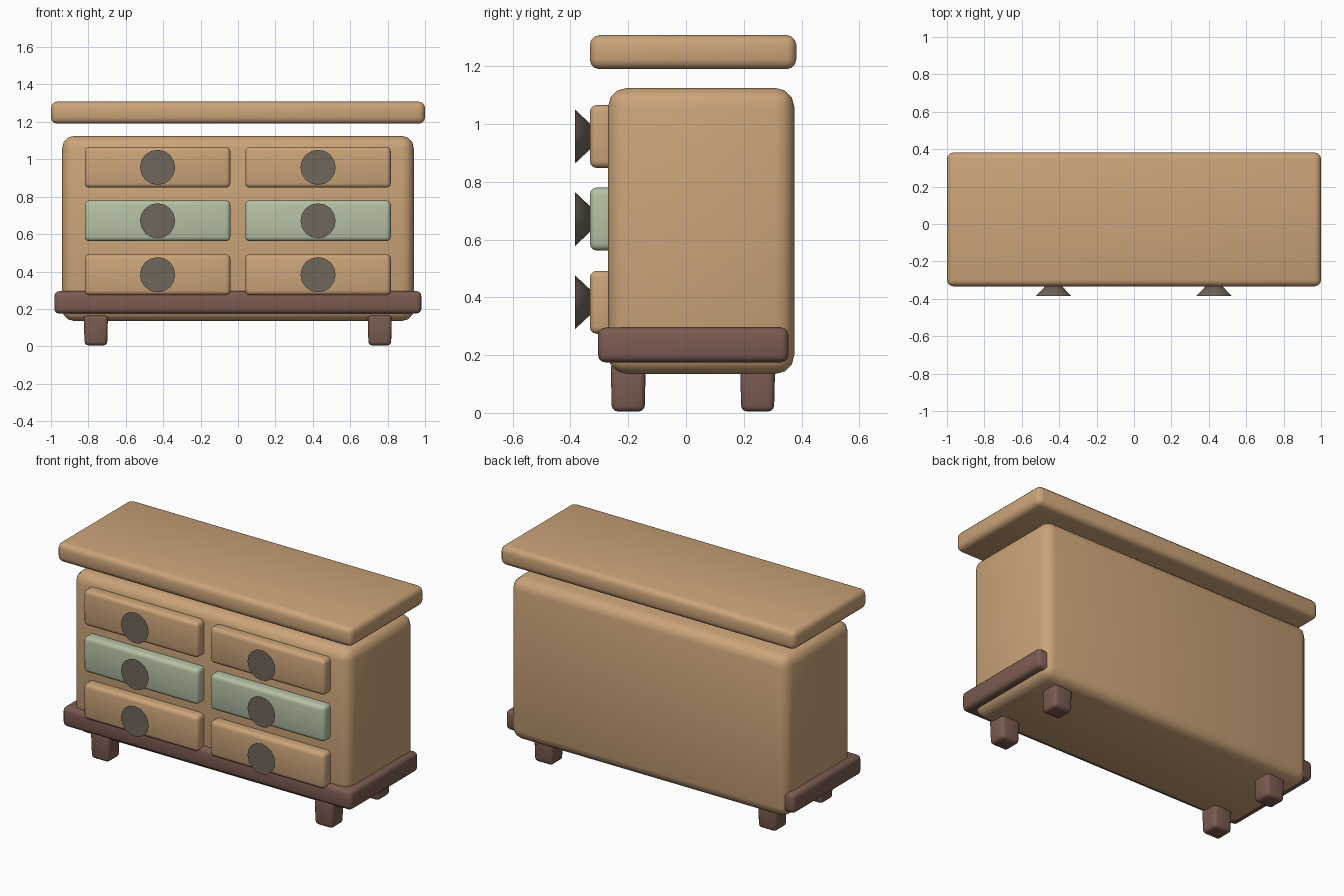
import bpy, math

if "Cube" in bpy.data.objects:
    bpy.data.objects.remove(bpy.data.objects["Cube"])


def material(name, rgb):
    m = bpy.data.materials.new(name)
    m.diffuse_color = (*rgb, 1)
    m.use_nodes = True
    m.node_tree.nodes["Principled BSDF"].inputs["Base Color"].default_value = m.diffuse_color
    return m


TAN = material("tan wood", (0.60, 0.37, 0.19))
BROWN = material("dark brown wood", (0.20, 0.105, 0.08))
GREEN = material("sage green", (0.46, 0.53, 0.37))
METAL = material("dark grey knob", (0.16, 0.135, 0.105))


def rounded_box(name, x, y, z, bevel, mat, taper=1.0, segments=3):
    """Box from (min, max) ranges with rounded edges; taper scales its foot."""
    lo, hi = zip(x, y, z)
    bpy.ops.mesh.primitive_cube_add(size=1, location=[(a + b) / 2 for a, b in zip(lo, hi)])
    ob = bpy.context.object
    ob.name = name
    for v in ob.data.vertices:
        if v.co.z < 0:
            v.co.x *= taper
            v.co.y *= taper
        for i in range(3):
            v.co[i] *= hi[i] - lo[i]
    ob.data.materials.append(mat)
    mod = ob.modifiers.new("rounded edges", 'BEVEL')
    mod.width = bevel
    mod.segments = segments
    bpy.ops.object.modifier_apply(modifier=mod.name)
    bpy.ops.object.shade_smooth_by_angle(angle=math.radians(40))
    return ob


# Main case, floating top board and base plinth
rounded_box("cabinet_body", (-0.94, 0.94), (-0.27, 0.375), (0.135, 1.125), 0.065, TAN)
rounded_box("top_board", (-1, 1), (-0.333, 0.382), (1.19, 1.308), 0.034, TAN)
rounded_box("plinth", (-0.982, 0.98), (-0.305, 0.355), (0.175, 0.295), 0.026, BROWN)

# Legs
for side, cx in (("left", -0.76), ("right", 0.758)):
    for end, cy in (("front", -0.2), ("back", 0.248)):
        rounded_box(f"{end}_{side}_leg", (cx - 0.065, cx + 0.065), (cy - 0.061, cy + 0.061),
                    (0.005, 0.175), 0.02, BROWN, taper=0.93)

# Drawers in two columns and three rows, each with a flared knob
for row, cz in enumerate((0.383, 0.671, 0.957)):
    for side, cx in (("left", -0.43), ("right", 0.428)):
        rounded_box(f"drawer_{side}_{row + 1}", (cx - 0.389, cx + 0.389), (-0.333, -0.24),
                    (cz - 0.109, cz + 0.109), 0.024, GREEN if row == 1 else TAN)
        bpy.ops.mesh.primitive_cone_add(vertices=16, radius1=0.094, radius2=0, depth=0.1,
                                        location=(cx, -0.335, cz),
                                        rotation=(-math.pi / 2, 0, 0))
        knob = bpy.context.object
        knob.name = f"knob_{side}_{row + 1}"
        knob.data.materials.append(METAL)
        bpy.ops.object.shade_smooth_by_angle(angle=math.radians(40))
